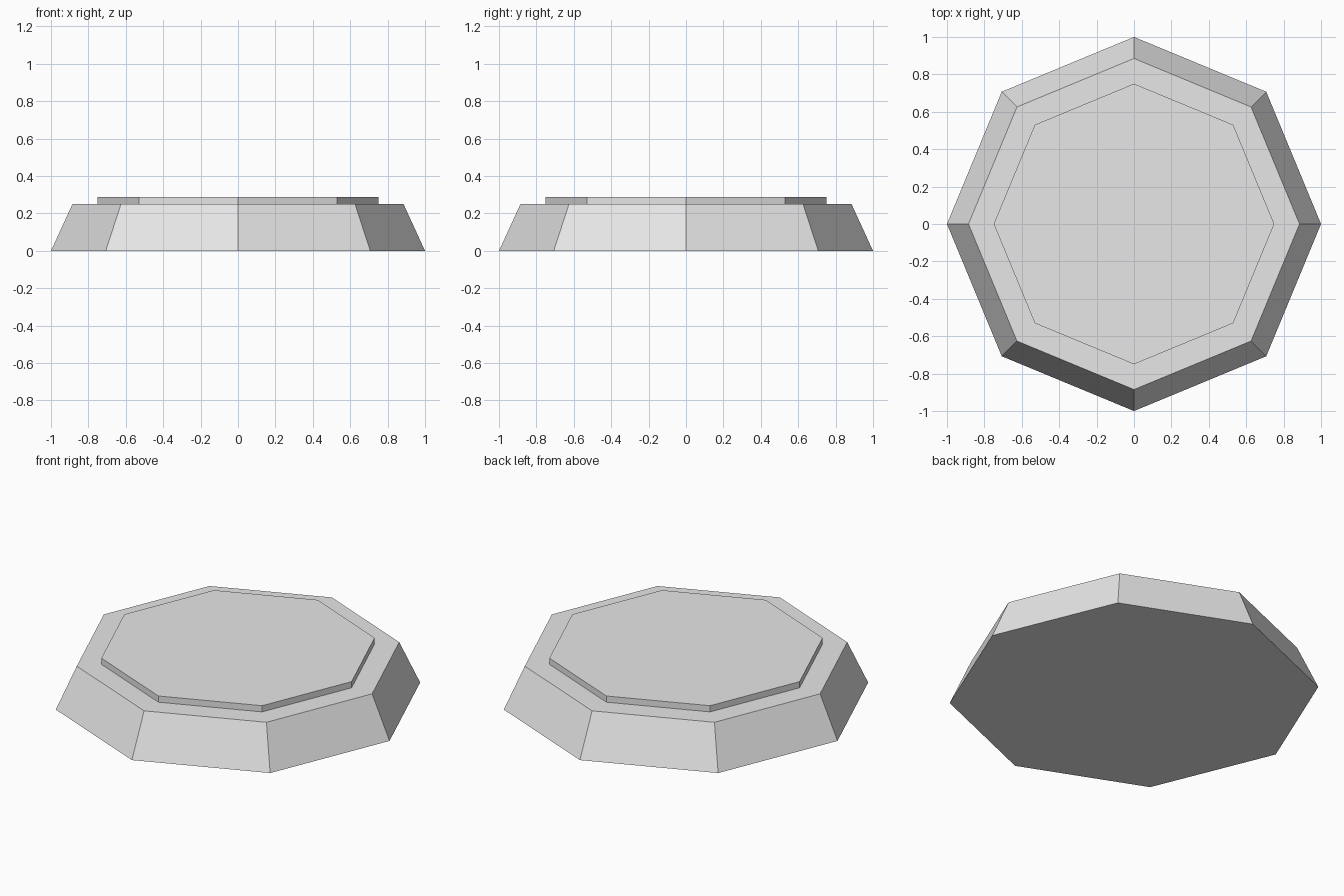
import bpy

cube = bpy.data.objects.get("Cube")
if cube:
    bpy.data.objects.remove(cube, do_unlink=True)

# Single plain grey for the whole model
GREY = (0.8, 0.8, 0.8, 1.0)
grey = bpy.data.materials.new("light_grey")
grey.use_nodes = True
grey.diffuse_color = GREY
grey.node_tree.nodes["Principled BSDF"].inputs["Base Color"].default_value = GREY


def octagon(name, bottom_radius, top_radius, z_low, z_high):
    """Flat-shaded eight-sided slab with its corners on the axes."""
    bpy.ops.mesh.primitive_cone_add(
        vertices=8, radius1=bottom_radius, radius2=top_radius,
        depth=z_high - z_low, end_fill_type='NGON',
        location=(0, 0, (z_low + z_high) / 2))
    slab = bpy.context.object
    slab.name = name
    slab.data.name = name
    slab.data.materials.append(grey)
    return slab


# Tapered plinth and the thin raised plate on top
octagon("tapered_base", 1.0, 0.885, 0.0, 0.25)
octagon("raised_plate", 0.75, 0.75, 0.25, 0.287)
